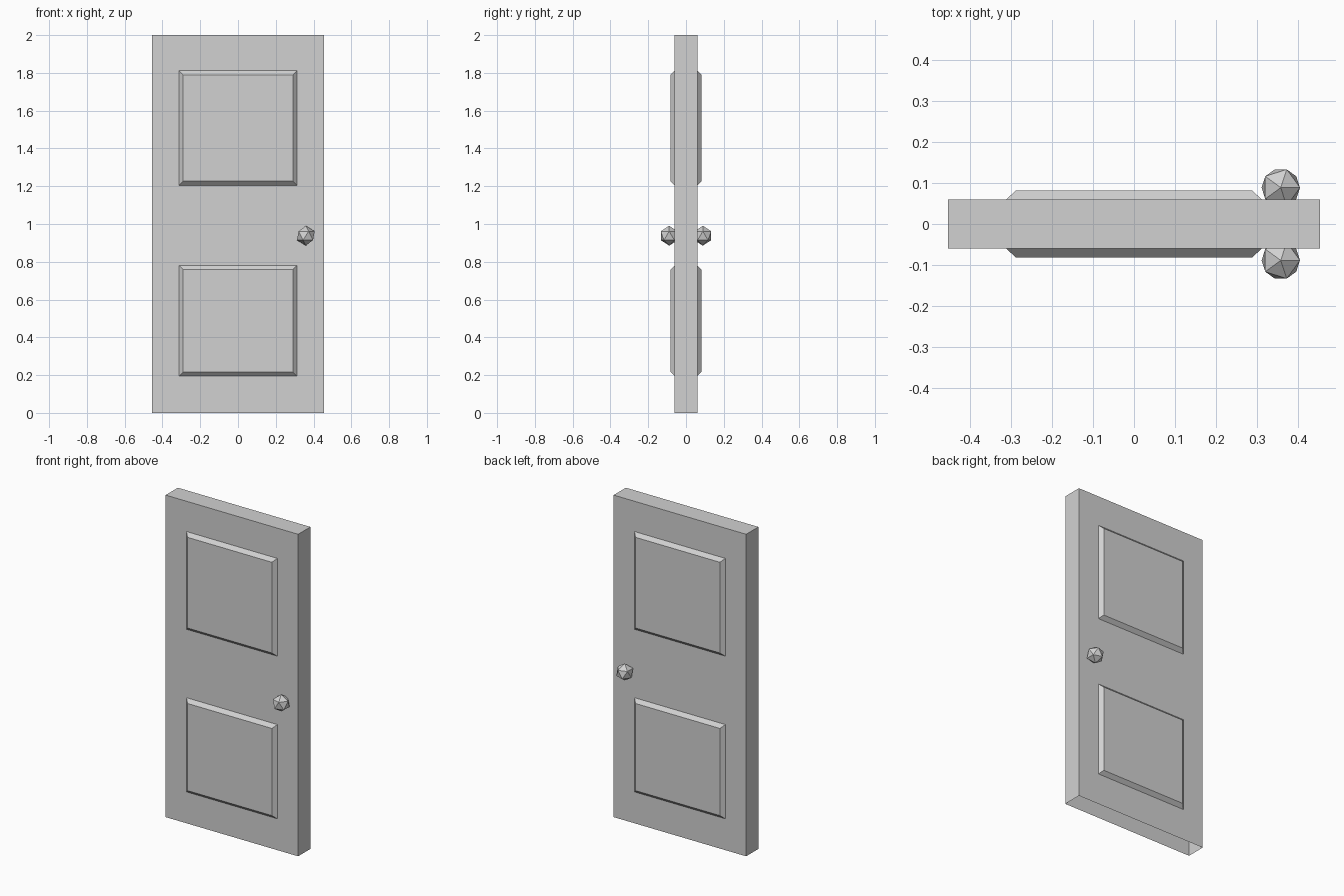
import bpy
import bmesh
from mathutils import Vector

cube = bpy.data.objects.get("Cube")
if cube:
    bpy.data.objects.remove(cube, do_unlink=True)

WIDTH, DEPTH, HEIGHT = 0.91, 0.12, 2.0
PANEL_X = 0.312
PANELS = [(0.195, 0.78), (1.205, 1.812)]

# Single plain grey
grey = bpy.data.materials.new("light grey")
grey.use_nodes = True
grey.diffuse_color = (0.64, 0.64, 0.64, 1)
grey.node_tree.nodes["Principled BSDF"].inputs["Base Color"].default_value = grey.diffuse_color


def add_object(name, bm, location=(0, 0, 0)):
    mesh = bpy.data.meshes.new(name)
    bm.to_mesh(mesh)
    bm.free()
    mesh.materials.append(grey)
    obj = bpy.data.objects.new(name, mesh)
    obj.location = location
    bpy.context.collection.objects.link(obj)


# Door slab, open underneath
bm = bmesh.new()
bmesh.ops.create_cube(bm, size=1)
bmesh.ops.scale(bm, vec=(WIDTH, DEPTH, HEIGHT), verts=bm.verts)
bmesh.ops.translate(bm, vec=(0, 0, HEIGHT / 2), verts=bm.verts)
bottom = [f for f in bm.faces if f.normal.z < -0.9]
bmesh.ops.delete(bm, geom=bottom, context='FACES')

# Cut the panel outlines into the slab
cuts = [(Vector((x, 0, 0)), Vector((1, 0, 0))) for x in (-PANEL_X, PANEL_X)]
cuts += [(Vector((0, 0, z)), Vector((0, 0, 1))) for pair in PANELS for z in pair]
for point, normal in cuts:
    geom = bm.verts[:] + bm.edges[:] + bm.faces[:]
    bmesh.ops.bisect_plane(bm, geom=geom, plane_co=point, plane_no=normal)
bm.normal_update()


# Raise bevelled panels on both sides
def is_panel(face):
    c = face.calc_center_median()
    return (abs(face.normal.y) > 0.9 and abs(c.x) < PANEL_X
            and any(low < c.z < high for low, high in PANELS))


bmesh.ops.inset_individual(bm, faces=[f for f in bm.faces if is_panel(f)],
                           thickness=0.031, depth=0.0215)
add_object("door", bm)

# Faceted knobs, front and back
for name, side in (("front_knob", -1), ("back_knob", 1)):
    bm = bmesh.new()
    bmesh.ops.create_icosphere(bm, subdivisions=1, radius=0.0525)
    add_object(name, bm, (0.359, side * 0.089, 0.938))
